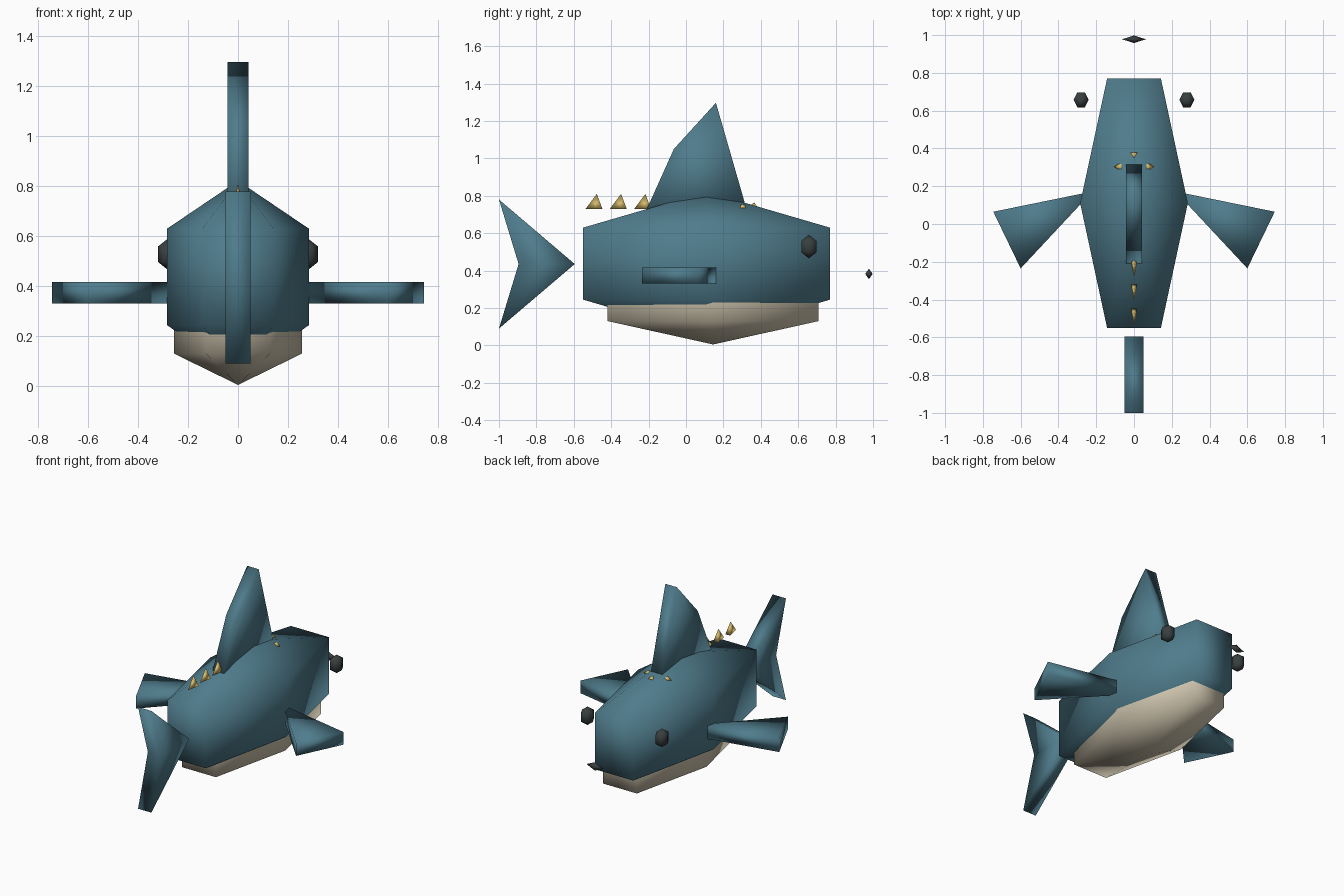
import bpy, bmesh
from math import sin, cos, radians
from mathutils import Vector

if "Cube" in bpy.data.objects:
    bpy.data.objects.remove(bpy.data.objects["Cube"], do_unlink=True)


def material(name, rgb):
    m = bpy.data.materials.new(name)
    m.use_nodes = True
    m.diffuse_color = (*rgb, 1)
    m.node_tree.nodes["Principled BSDF"].inputs["Base Color"].default_value = (*rgb, 1)
    return m


TEAL = material("teal_skin", (0.078, 0.2, 0.26))
CREAM = material("cream_belly", (0.6, 0.54, 0.41))
DARK = material("dark_grey", (0.04, 0.05, 0.05))
GOLD = material("gold_teeth", (0.68, 0.5, 0.15))


def finish(bm, name, mat):
    bmesh.ops.recalc_face_normals(bm, faces=bm.faces)
    for f in bm.faces:
        f.smooth = True
    mesh = bpy.data.meshes.new(name)
    bm.to_mesh(mesh)
    bm.free()
    mesh.materials.append(mat)
    ob = bpy.data.objects.new(name, mesh)
    bpy.context.collection.objects.link(ob)
    return ob


def ball(name, center, radii, mat, segments=6, rings=3):
    """Low-poly ellipsoid with upright poles and a vertex on the x axis."""
    bm = bmesh.new()
    c, r = Vector(center), Vector(radii)

    def point(lat, lon):
        p = Vector((cos(lat) * cos(lon), cos(lat) * sin(lon), sin(lat)))
        return bm.verts.new(c + p * r)

    top, bottom = point(radians(90), 0), point(radians(-90), 0)
    loops = [[point(radians(90 - 180 * i / rings), radians(360 * j / segments))
              for j in range(segments)] for i in range(1, rings)]
    for j in range(segments):
        k = (j + 1) % segments
        bm.faces.new((top, loops[0][j], loops[0][k]))
        bm.faces.new((bottom, loops[-1][k], loops[-1][j]))
        for a, b in zip(loops, loops[1:]):
            bm.faces.new((a[j], b[j], b[k], a[k]))
    return finish(bm, name, mat)


def slab(name, outline, depth, mat):
    """Extrude an outline of points along the depth vector."""
    bm = bmesh.new()
    face = bm.faces.new([bm.verts.new(p) for p in outline])
    out = bmesh.ops.extrude_face_region(bm, geom=[face])
    moved = [v for v in out["geom"] if isinstance(v, bmesh.types.BMVert)]
    bmesh.ops.translate(bm, verts=moved, vec=depth)
    return finish(bm, name, mat)


def spike(name, tip, base_z, size, angle, mat):
    """Three-sided pyramid with one base corner towards the angle."""
    bm = bmesh.new()
    base = [bm.verts.new((tip[0] + size[0] * cos(radians(angle + t)),
                          tip[1] + size[1] * sin(radians(angle + t)), base_z))
            for t in (0, 120, 240)]
    apex = bm.verts.new(tip)
    bm.faces.new(base)
    for i in range(3):
        bm.faces.new((base[i], base[(i + 1) % 3], apex))
    return finish(bm, name, mat)


# Body and belly
ball("body", (0, 0.11, 0.437), (0.329, 0.88, 0.385), TEAL)
ball("belly", (0, 0.145, 0.255), (0.295, 0.753, 0.25), CREAM)

# Back fin and tail fin
def upright_fin(name, profile, half):
    slab(name, [(-half, y, z) for y, z in profile], (2 * half, 0, 0), TEAL)


upright_fin("back_fin", [(-0.227, 0.69), (-0.065, 1.05), (0.16, 1.297), (0.335, 0.69)], 0.043)
upright_fin("tail_fin", [(-0.595, 0.435), (-1, 0.78), (-0.895, 0.435), (-1, 0.09)], 0.05)

# Paired side fins, eyes and side teeth
for side, s in (("left", 1), ("right", -1)):
    slab(side + "_fin", [(s * x, y, 0.33) for x, y in
                         ((0.22, 0.172), (0.745, 0.065), (0.6, -0.235))],
         (0, 0, 0.087), TEAL)
    ball(side + "_eye", (s * 0.28, 0.657, 0.528), (0.046, 0.053, 0.063), DARK)
    spike(side + "_tooth", (s * 0.072, 0.303, 0.757), 0.735, (0.033, 0.042),
          0 if s > 0 else 180, GOLD)

# Middle tooth and nose
spike("middle_tooth", (0, 0.365, 0.764), 0.738, (0.027, 0.035), -90, GOLD)
ball("nose", (0, 0.978, 0.382), (0.063, 0.02, 0.028), DARK, segments=4, rings=2)

# Row of spikes along the back
for i in range(3):
    spike("back_spike_%d" % (i + 1), (0, -0.477 + 0.13 * i, 0.81), 0.73,
          (0.02, 0.06), -90, GOLD)
